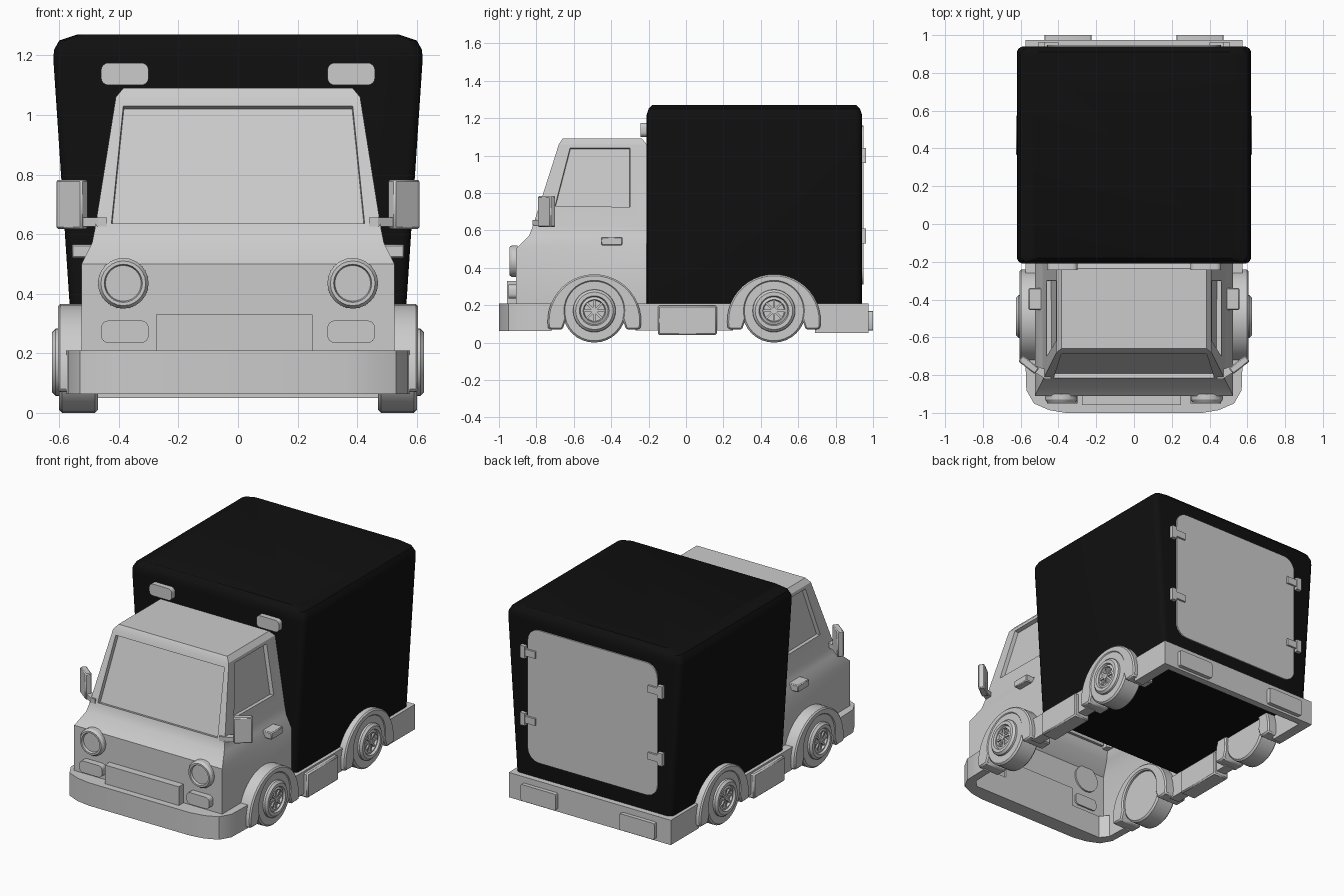
import bpy, bmesh, math
from mathutils import Vector, Matrix

if "Cube" in bpy.data.objects:
    bpy.data.objects.remove(bpy.data.objects["Cube"], do_unlink=True)


def material(name, value):
    m = bpy.data.materials.new(name)
    m.use_nodes = True
    col = (value, value, value, 1)
    m.diffuse_color = col
    m.node_tree.nodes["Principled BSDF"].inputs["Base Color"].default_value = col
    return m


GREY = material("light grey", 0.6)
BLACK = material("black", 0.005)


def finish(bm, name, mat=GREY, mirror=False, bevel=0.0):
    me = bpy.data.meshes.new(name)
    bm.to_mesh(me)
    bm.free()
    me.materials.append(mat)
    ob = bpy.data.objects.new(name, me)
    bpy.context.collection.objects.link(ob)
    bpy.ops.object.select_all(action='DESELECT')
    ob.select_set(True)
    bpy.context.view_layer.objects.active = ob
    bpy.ops.object.shade_smooth_by_angle(angle=math.radians(30))
    if bevel:
        b = ob.modifiers.new("bevel", 'BEVEL')
        b.width, b.segments = bevel, 1
    if mirror:
        ob.modifiers.new("mirror", 'MIRROR')
    return ob


def add_prism(bm, pts, axis, a, b):
    """Extrude a flat outline along an axis from a to b."""
    def place(p, t):
        return {'x': (t, p[0], p[1]), 'y': (p[0], t, p[1]), 'z': (p[0], p[1], t)}[axis]
    lo = [bm.verts.new(place(p, a)) for p in pts]
    hi = [bm.verts.new(place(p, b)) for p in pts]
    n = len(pts)
    faces = [bm.faces.new(lo[::-1]), bm.faces.new(hi)]
    faces += [bm.faces.new((lo[i], lo[(i + 1) % n], hi[(i + 1) % n], hi[i])) for i in range(n)]
    bmesh.ops.recalc_face_normals(bm, faces=faces)


def prism(name, pts, axis, a, b, **kw):
    bm = bmesh.new()
    add_prism(bm, pts, axis, a, b)
    return finish(bm, name, **kw)


def arc(cx, cy, r, a0, a1, n):
    return [(cx + r * math.cos(math.radians(a0 + (a1 - a0) * i / n)),
             cy + r * math.sin(math.radians(a0 + (a1 - a0) * i / n))) for i in range(n + 1)]


def rect(x0, x1, y0, y1, r=0.0, n=4):
    if not r:
        return [(x0, y0), (x1, y0), (x1, y1), (x0, y1)]
    return (arc(x0 + r, y0 + r, r, 180, 270, n) + arc(x1 - r, y0 + r, r, 270, 360, n)
            + arc(x1 - r, y1 - r, r, 0, 90, n) + arc(x0 + r, y1 - r, r, 90, 180, n))


def loft(rings, r=0.0, bottom=True):
    """Stack of plan outlines: (z, half width, front y, back y)."""
    bm = bmesh.new()
    loops = [[bm.verts.new((x, y, z)) for x, y in rect(-w, w, yf, yb, r)] for z, w, yf, yb in rings]
    n = len(loops[0])
    for a, b in zip(loops, loops[1:]):
        for i in range(n):
            j = (i + 1) % n
            bm.faces.new((a[i], a[j], b[j], b[i]))
    bm.faces.new(loops[-1])
    if bottom:
        bm.faces.new(loops[0][::-1])
    return bm


def lathe(bm, profile, axis, centre, steps=32):
    """Spin (radius, depth) points around the x or y axis through centre."""
    rows = []
    for r, d in profile:
        pts = arc(0, 0, r, 0, 360, steps)[:-1]
        rows.append([bm.verts.new((d, centre[0] + p, centre[1] + q) if axis == 'x'
                                  else (centre[0] + p, d, centre[1] + q)) for p, q in pts])
    faces = [bm.faces.new(rows[0]), bm.faces.new(rows[-1])]
    for a, b in zip(rows, rows[1:]):
        faces += [bm.faces.new((a[i], a[(i + 1) % steps], b[(i + 1) % steps], b[i])) for i in range(steps)]
    bmesh.ops.recalc_face_normals(bm, faces=faces)


# Cargo box
finish(loft([(0.21, 0.555, -0.21, 0.94), (1.19, 0.62, -0.21, 0.94), (1.22, 0.617, -0.21, 0.94),
             (1.25, 0.60, -0.20, 0.93), (1.27, 0.54, -0.18, 0.91)], r=0.035), "cargo_box", BLACK)

# Cab with recessed windscreen and side windows
low, high = (0.62, 0.48, -0.82, -0.21), (1.06, 0.41, -0.68, -0.21)
cab = loft([(0.21, 0.525, -0.91, -0.21), (0.50, 0.525, -0.91, -0.21), (0.57, 0.49, -0.84, -0.21),
            low, high, (1.09, 0.385, -0.66, -0.235)], bottom=False)


def on_cab(z, k):
    return low[k] + (high[k] - low[k]) * (z - low[0]) / (high[0] - low[0])


screen = [Vector((s * x, on_cab(z, 2), z)) for s in (1, -1) for x, z in ((0.425, 0.635), (0.385, 1.03))]
side = ((-0.70, 0.73), (-0.62, 1.04), (-0.30, 1.04), (-0.30, 0.725))
windows = {0: screen}
for k, s in ((1, 1), (3, -1)):
    windows[k] = [Vector((s * on_cab(z, 1), y, z)) for y, z in side]
cab.faces.ensure_lookup_table()
glass = [(cab.faces[12 + k], pts) for k, pts in windows.items()]
for face, pts in glass:
    bmesh.ops.inset_individual(cab, faces=[face], thickness=0.02)
    for v in face.verts:
        v.co = min(pts, key=lambda p: (p - v.co).length)
    face.normal_update()
    bmesh.ops.inset_individual(cab, faces=[face], thickness=0.003, depth=-0.025)
finish(cab, "cab")

# Front and rear bumpers, side sills, tanks
outer = [(0.575, -0.72), (0.57, -0.88), (0.53, -0.95), (0.45, -0.985), (0.36, -1.0)]
inner = [(0.48, -0.90), (0.52, -0.85), (0.525, -0.72)]


def flip(pts):
    return [(-x, y) for x, y in reversed(pts)]


prism("front_bumper", outer + flip(outer) + flip(inner) + inner, 'z', 0.063, 0.21)
outer, inner = [(0.575, 0.69), (0.575, 0.975)], [(0.51, 0.93), (0.51, 0.69)]
prism("rear_bumper", outer + flip(outer) + flip(inner) + inner, 'z', 0.05, 0.209)
prism("side_sill", rect(0.51, 0.575, -0.27, 0.25), 'z', 0.065, 0.209, mirror=True)
prism("side_tank", rect(-0.15, 0.165, 0.04, 0.198), 'x', 0.49, 0.60, mirror=True, bevel=0.008)

# Wheels and arches
for label, y in (("front", -0.49), ("rear", 0.47)):
    shape = (arc(y, 0.115, 0.25, -10, 190, 24) + [(y - 0.17, 0.07)]
             + arc(y, 0.17, 0.155, 195, -15, 24) + [(y + 0.17, 0.07)])
    prism(label + "_arch", shape, 'x', 0.45, 0.605, mirror=True, bevel=0.008)
    bm = bmesh.new()
    lathe(bm, [(0.16, 0.47), (0.17, 0.48), (0.17, 0.59), (0.16, 0.60)], 'x', (y, 0.17))
    finish(bm, label + "_tyre", mirror=True)
    bm = bmesh.new()
    lathe(bm, [(0.115, 0.59), (0.113, 0.612), (0.10, 0.625), (0.08, 0.625),
               (0.074, 0.612), (0.06, 0.618), (0.055, 0.604)], 'x', (y, 0.17))
    finish(bm, label + "_rim", mirror=True)
    bm = bmesh.new()
    lathe(bm, [(0.015, 0.60), (0.015, 0.618)], 'x', (y, 0.17), 12)
    for i in range(8):
        a = math.radians(45 * i)
        c, s = math.cos(a), math.sin(a)
        spoke = [(y + c * u - s * v, 0.17 + s * u + c * v) for u, v in rect(0.01, 0.058, -0.006, 0.006)]
        add_prism(bm, spoke, 'x', 0.60, 0.614)
    finish(bm, label + "_spokes", mirror=True)

# Headlights, indicators and number plate block
bm = bmesh.new()
lathe(bm, [(0.085, -0.90), (0.085, -0.93), (0.075, -0.945), (0.064, -0.945), (0.06, -0.93)],
      'y', (0.385, 0.435), 24)
finish(bm, "headlight", mirror=True)
prism("indicator", rect(0.30, 0.46, 0.235, 0.31, 0.025), 'y', -0.95, -0.90, mirror=True)
prism("front_plate", rect(-0.275, 0.25, 0.205, 0.33), 'y', -0.957, -0.90)

# Marker lamps on the box front
prism("roof_lamp", rect(0.30, 0.46, 1.10, 1.175, 0.025), 'y', -0.243, -0.20, mirror=True)

# Mirrors and door handles
bm = bmesh.new()
bmesh.ops.create_cube(bm, size=1, matrix=Matrix.Translation((0.557, -0.745, 0.70))
                      @ Matrix.Rotation(math.radians(38), 4, 'Z') @ Matrix.Diagonal((0.11, 0.04, 0.165, 1)))
finish(bm, "mirror", mirror=True, bevel=0.006)
prism("mirror_arm", [(0.44, -0.82), (0.47, -0.82), (0.55, -0.77), (0.55, -0.74), (0.44, -0.78)],
      'z', 0.625, 0.655, mirror=True)
prism("door_handle", rect(-0.455, -0.34, 0.52, 0.565), 'x', 0.47, 0.558, mirror=True, bevel=0.005)

# Rear door, hinges and tail lamps
prism("rear_door", rect(-0.46, 0.46, 0.31, 1.16, 0.08, 6), 'y', 0.93, 0.948)
bm = bmesh.new()
for z in (0.57, 1.0):
    add_prism(bm, rect(0.47, 0.505, z - 0.04, z + 0.04), 'y', 0.93, 0.963)
    add_prism(bm, rect(0.40, 0.475, z - 0.022, z + 0.022), 'y', 0.93, 0.96)
finish(bm, "door_hinges", mirror=True)
prism("tail_lamp", rect(0.225, 0.475, 0.065, 0.17, 0.012, 2), 'y', 0.96, 1.0, mirror=True)
